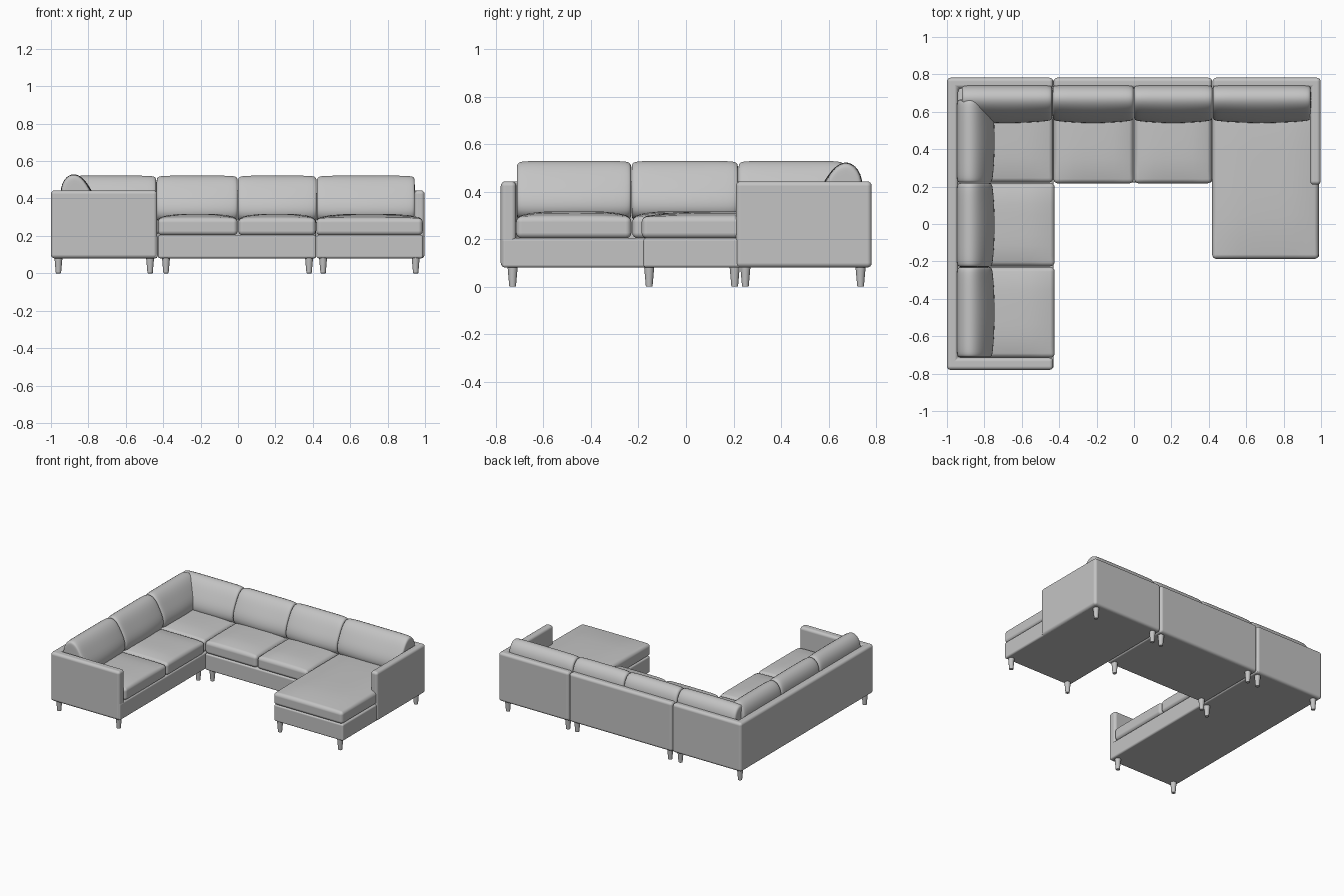
import bpy, bmesh, math

if "Cube" in bpy.data.objects:
    bpy.data.objects.remove(bpy.data.objects["Cube"])

fabric = bpy.data.materials.new("grey fabric")
fabric.diffuse_color = (0.55, 0.55, 0.55, 1)
fabric.use_nodes = True
fabric.node_tree.nodes["Principled BSDF"].inputs["Base Color"].default_value = fabric.diffuse_color


def finish(name, bm, bevel=0, subsurf=0):
    bmesh.ops.recalc_face_normals(bm, faces=bm.faces[:])
    mesh = bpy.data.meshes.new(name)
    bm.to_mesh(mesh)
    bm.free()
    mesh.materials.append(fabric)
    mesh.shade_smooth()
    ob = bpy.data.objects.new(name, mesh)
    bpy.context.collection.objects.link(ob)
    if bevel:
        m = ob.modifiers.new("round", 'BEVEL')
        m.width, m.segments = bevel, 4
        m.limit_method, m.angle_limit = 'ANGLE', math.radians(45)
        m.harden_normals = True
    if subsurf:
        ob.modifiers.new("smooth", 'SUBSURF').levels = subsurf
        ob.modifiers["smooth"].render_levels = subsurf
    return ob


def prism(name, outline, z0, z1, bevel):
    bm = bmesh.new()
    face = bm.faces.new([bm.verts.new((x, y, z0)) for x, y in outline])
    new = bmesh.ops.extrude_face_region(bm, geom=[face])["geom"]
    for v in new:
        if isinstance(v, bmesh.types.BMVert):
            v.co.z = z1
    if len(bm.faces) == len(outline) + 1:  # keep the underside closed
        bm.faces.new([v for v in bm.verts if v.co.z == z0])
    return finish(name, bm, bevel)


def rect(x0, x1, y0, y1):
    return [(x0, y0), (x1, y0), (x1, y1), (x0, y1)]


def seat(name, x0, x1, y0, y1, z0=0.203, z1=0.295, crown=0.022):
    # box with a gently domed top
    bm = bmesh.new()
    bmesh.ops.create_cube(bm, size=2)
    edges = [e for e in bm.edges if abs(e.verts[0].co.z - e.verts[1].co.z) < 0.1]
    bmesh.ops.subdivide_edges(bm, edges=edges, cuts=7, use_grid_fill=True)
    for v in bm.verts:
        u, w, h = v.co
        z = z0 if h < 0 else z1 + crown * (1 - u ** 4) * (1 - w ** 4)
        v.co = ((x0 + x1) / 2 + u * (x1 - x0) / 2,
                (y0 + y1) / 2 + w * (y1 - y0) / 2, z)
    finish(name, bm, 0.024)


# side profile of a back cushion: (distance from the back frame, height)
PROFILE = [(0.015, 0.27), (-0.005, 0.38), (-0.004, 0.485), (0.058, 0.54),
           (0.118, 0.508), (0.158, 0.435), (0.195, 0.36), (0.185, 0.27)]


def back_cushion(name, a, b, place):
    bm = bmesh.new()
    L = b - a
    rings = []
    for s, k in [(0, 0.75), (0, 0.95), (0.03, 1), (L * 0.3, 1), (L * 0.5, 1),
                 (L * 0.7, 1), (L - 0.03, 1), (L, 0.95), (L, 0.75)]:
        bulge = 1 + 0.12 * math.sin(math.pi * s / L)
        rings.append([bm.verts.new(place(a + s, 0.09 + (u - 0.09) * k * (bulge if u > 0.1 else 1),
                                         0.39 + (z - 0.39) * k)) for u, z in PROFILE])
    n = len(PROFILE)
    for r0, r1 in zip(rings, rings[1:]):
        for i in range(n):
            bm.faces.new((r0[i], r0[(i + 1) % n], r1[(i + 1) % n], r1[i]))
    bm.faces.new(rings[0])
    bm.faces.new(rings[-1])
    finish(name, bm, 0, 2)


# bases
prism("left_base", rect(-0.994, -0.43, -0.774, 0.774), 0.08, 0.204, 0.012)
prism("middle_base", rect(-0.428, 0.418, 0.222, 0.774), 0.08, 0.204, 0.012)
prism("chaise_base", rect(0.42, 0.99, -0.18, 0.774), 0.08, 0.204, 0.012)

# back and arm frames
prism("left_frame", [(-1, -0.78), (-0.432, -0.78), (-0.432, -0.715), (-0.94, -0.715),
                     (-0.94, 0.725), (-0.432, 0.725), (-0.432, 0.782), (-1, 0.782)],
      0.08, 0.443, 0.02)
prism("middle_back", rect(-0.43, 0.418, 0.725, 0.782), 0.08, 0.443, 0.02)
prism("chaise_frame", [(0.42, 0.782), (0.42, 0.725), (0.942, 0.725), (0.942, 0.21),
                       (0.998, 0.21), (0.998, 0.782)], 0.08, 0.443, 0.02)

# seat cushions
seat("left_front_seat", -0.95, -0.424, -0.715, -0.23)
seat("left_rear_seat", -0.95, -0.424, -0.226, 0.219)
seat("corner_seat", -0.95, -0.432, 0.222, 0.74)
seat("middle_left_seat", -0.43, -0.002, 0.217, 0.74)
seat("middle_right_seat", 0.002, 0.416, 0.217, 0.74)
seat("chaise_seat", 0.418, 0.988, -0.187, 0.74)

# back cushions
for i, (a, b) in enumerate([(-0.92, -0.437), (-0.435, -0.002), (0, 0.42), (0.422, 0.945)]):
    back_cushion("rear_back_cushion_%d" % (i + 1), a, b, lambda s, u, z: (s, 0.74 - u, z - 0.004))
for i, (a, b) in enumerate([(-0.712, -0.231), (-0.229, 0.219), (0.221, 0.665)]):
    back_cushion("left_back_cushion_%d" % (i + 1), a, b, lambda s, u, z: (-0.945 + u, s, z + 0.003))

# tapered round legs
LEGS = [(-0.96, -0.73), (-0.47, -0.73), (-0.96, 0.735), (-0.47, 0.735), (-0.47, 0.205),
        (-0.385, 0.25), (-0.385, 0.735), (0.38, 0.25), (0.38, 0.735),
        (0.455, -0.155), (0.95, -0.155), (0.455, 0.735), (0.95, 0.735)]
for i, (x, y) in enumerate(LEGS):
    bm = bmesh.new()
    bmesh.ops.create_cone(bm, cap_ends=True, segments=16, radius1=0.014, radius2=0.022, depth=0.09)
    bmesh.ops.translate(bm, verts=bm.verts[:], vec=(x, y, 0.045))
    finish("leg_%d" % (i + 1), bm, 0.003)
